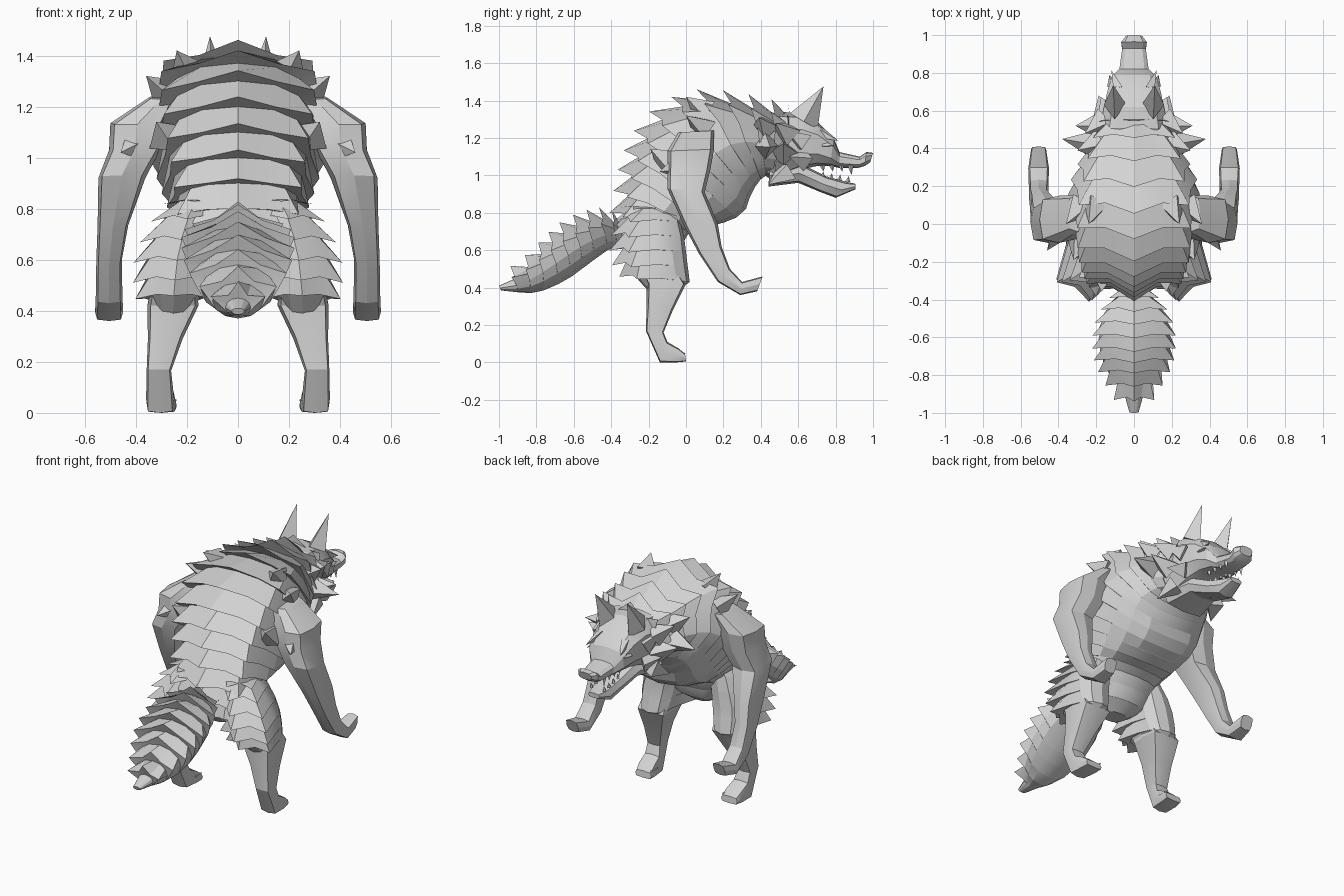
import bpy, bmesh, math
from mathutils import Vector

fur = bpy.data.materials.new("grey fur")
fur.diffuse_color = (0.65, 0.65, 0.65, 1)


def finish(name, bm, mirror=False):
    bmesh.ops.recalc_face_normals(bm, faces=bm.faces)
    me = bpy.data.meshes.new(name)
    bm.to_mesh(me)
    bm.free()
    me.materials.append(fur)
    me.shade_smooth()
    me.set_sharp_from_angle(angle=math.radians(22))
    ob = bpy.data.objects.new(name, me)
    bpy.context.collection.objects.link(ob)
    if mirror:
        ob.modifiers.new("mirror", 'MIRROR')
    return ob


def loft(name, sections, sides, mirror=False, flare=0.0, sweep=0.5, square=1.0, cover=0.5, valley=0.3):
    """Skin sections (x, outer y, z, inner y, z, half width); flare adds a jagged fur skirt
    at each section, swept towards the section before it."""
    bm = bmesh.new()
    rings, prev = [], None
    for x, ya, za, yb, zb, w in sections:
        a, b = Vector((x, ya, za)), Vector((x, yb, zb))
        c, u = (a + b) / 2, (a - b) / 2
        base, tips = [], []
        for j in range(sides):
            t = 2 * math.pi * j / sides
            cs, sn = math.cos(t), math.sin(t)
            p = (u * math.copysign(abs(cs) ** square, cs)
                 + Vector((w * math.copysign(abs(sn) ** square, sn), 0, 0)))
            base.append(bm.verts.new(c + p))
            if flare and prev is not None:
                k = min(1, max(0, cs + cover)) * (1 if j % 2 == 0 else valley)
                q = c + p + p.normalized() * flare * k + (prev - c) * sweep * k
                tips.append(bm.verts.new(q + (c - prev) * 0.02))
        rings.append(base)
        if tips:
            rings.append(tips)
        prev = c
    # with fur, each skirt edge leads on to the next section's base
    for r, s in zip(rings, rings[1:]):
        for j in range(sides):
            k = (j + 1) % sides
            bm.faces.new((r[j], r[k], s[k], s[j]))
    bm.faces.new(rings[0])
    bm.faces.new(rings[-1])
    return finish(name, bm, mirror)


def spikes(name, items, sides=4):
    """Mirrored pyramids: (base, tip, radius across, radius along y)."""
    bm = bmesh.new()
    for base, tip, rx, ry in items:
        base, tip = Vector(base), Vector(tip)
        d = (tip - base).normalized()
        side = d.cross(Vector((0, 1, 0))).normalized()
        fwd = side.cross(d)
        ring = [bm.verts.new(base + side * rx * math.cos(2 * math.pi * j / sides)
                             + fwd * ry * math.sin(2 * math.pi * j / sides)) for j in range(sides)]
        top = bm.verts.new(tip)
        bm.faces.new(ring)
        for j in range(sides):
            bm.faces.new((ring[j], ring[(j + 1) % sides], top))
    return finish(name, bm, True)


# hunched body with layered fur, hip to neck
loft("body", [
    (0, -.24, .53, -.12, .52, .07),
    (0, -.31, .61, -.05, .57, .17),
    (0, -.33, .70, -.015, .64, .20),
    (0, -.32, .80, .02, .70, .225),
    (0, -.30, .90, .07, .725, .245),
    (0, -.28, 1.00, .14, .73, .265),
    (0, -.25, 1.10, .21, .75, .285),
    (0, -.20, 1.20, .27, .775, .305),
    (0, -.12, 1.30, .32, .82, .315),
    (0, -.01, 1.37, .34, .88, .315),
    (0, .12, 1.40, .37, .94, .30),
    (0, .25, 1.38, .40, .98, .265),
    (0, .37, 1.35, .43, 1.0, .235),
    (0, .48, 1.32, .48, 1.0, .20),
    (0, .56, 1.30, .54, 1.02, .16)], 16, flare=.085, sweep=.32, square=.8, cover=.4)

# bushy tail
loft("tail", [
    (0, -1.0, .41, -.99, .385, .025),
    (0, -.91, .45, -.90, .375, .05),
    (0, -.84, .51, -.83, .37, .10),
    (0, -.77, .58, -.76, .385, .145),
    (0, -.71, .64, -.68, .42, .17),
    (0, -.65, .69, -.61, .46, .18),
    (0, -.58, .73, -.55, .505, .18),
    (0, -.51, .755, -.49, .55, .165),
    (0, -.44, .765, -.42, .60, .13),
    (0, -.38, .745, -.37, .62, .08),
    (0, -.33, .71, -.33, .63, .05)], 12, flare=.07, sweep=.25, cover=.5)

# furry thighs and bare lower legs
loft("thigh", [
    (.255, -.20, .38, -.02, .40, .07),
    (.25, -.28, .47, .02, .43, .10),
    (.245, -.32, .54, .01, .51, .115),
    (.235, -.33, .62, .00, .59, .12),
    (.215, -.32, .70, -.01, .67, .11),
    (.19, -.30, .78, -.03, .75, .09),
    (.16, -.27, .84, -.04, .81, .07)], 12, True, flare=.085, sweep=.4, square=.85, cover=.5)
loft("lower_leg", [
    (.295, -.005, .045, .0, .005, .055),
    (.30, -.04, .075, -.05, .0, .058),
    (.305, -.10, .11, -.14, .0, .055),
    (.31, -.12, .16, -.215, .17, .048),
    (.285, -.07, .28, -.21, .30, .068),
    (.255, .0, .42, -.21, .42, .10),
    (.25, -.05, .50, -.25, .50, .09)], 8, True, square=.4)

# long arms with curled hands, tapering up into the shoulder
loft("arm", [
    (.505, .41, .46, .38, .38, .04),
    (.505, .30, .43, .29, .36, .055),
    (.505, .235, .50, .17, .43, .052),
    (.505, .19, .62, .07, .58, .05),
    (.49, .17, .74, -.01, .73, .06),
    (.455, .10, .91, -.10, .93, .092),
    (.405, .13, 1.03, -.10, 1.03, .10),
    (.395, .15, 1.14, -.10, 1.13, .105),
    (.30, .15, 1.24, -.04, 1.23, .05)], 8, True, square=.5)
spikes("shoulder_tuft", [
    ((.38, -.02, 1.06), (.46, -.14, 1.02), .09, .07),
    ((.28, .10, 1.25), (.36, .0, 1.32), .07, .08),
    ((.20, .10, 1.34), (.24, .0, 1.42), .07, .08),
    ((.28, -.10, 1.08), (.32, -.19, 1.14), .08, .08)])
spikes("toe_claw", [((.265, -.06, .04), (.245, .0, .05), .025, .03)])

# skull and upper snout
loft("head", [
    (0, 1.0, 1.12, .985, 1.07, .045),
    (0, .965, 1.125, .955, 1.05, .07),
    (0, .93, 1.10, .92, 1.04, .065),
    (0, .82, 1.125, .82, 1.04, .08),
    (0, .79, 1.20, .77, 1.05, .12),
    (0, .71, 1.28, .70, 1.05, .145),
    (0, .62, 1.33, .61, 1.03, .165),
    (0, .51, 1.34, .47, .97, .19),
    (0, .42, 1.30, .42, 1.0, .18)], 10, square=.7)
loft("lower_jaw", [
    (0, .905, .955, .905, .925, .04),
    (0, .86, .965, .80, .88, .06),
    (0, .75, .995, .72, .91, .075),
    (0, .62, 1.06, .60, .96, .11),
    (0, .45, 1.06, .44, .94, .15)], 8, square=.65)

# broad ears, brow ridges and eyes
spikes("ear", [((.10, .63, 1.29), (.11, .735, 1.475), .06, .085)])
spikes("brow", [((.085, .71, 1.23), (.12, .815, 1.185), .03, .04)])
spikes("eye", [((.115, .735, 1.165), (.13, .79, 1.16), .018, .03)])

# fur tufts around cheeks and neck
spikes("cheek_tuft", [
    ((.14, .62, 1.18), (.20, .54, 1.24), .06, .07),
    ((.14, .63, 1.08), (.22, .55, 1.10), .06, .07),
    ((.14, .54, 1.02), (.20, .44, .95), .06, .07),
    ((.16, .54, 1.22), (.26, .48, 1.28), .07, .08),
    ((.17, .52, 1.12), (.31, .52, 1.17), .07, .08),
    ((.20, .42, 1.16), (.38, .45, 1.15), .08, .08),
    ((.19, .42, 1.25), (.30, .39, 1.31), .07, .08)])

# teeth along both jaws
upper = [((.055, .73 + i * .05, 1.055), (.055, .735 + i * .05, 1.05 - (.05 if i == 3 else .03)),
          .012, .016) for i in range(4)]
lower = [((.045, .73 + i * .045, .99 - i * .008), (.045, .735 + i * .045, 1.02 - i * .008),
          .01, .014) for i in range(4)]
spikes("teeth", upper + lower)
